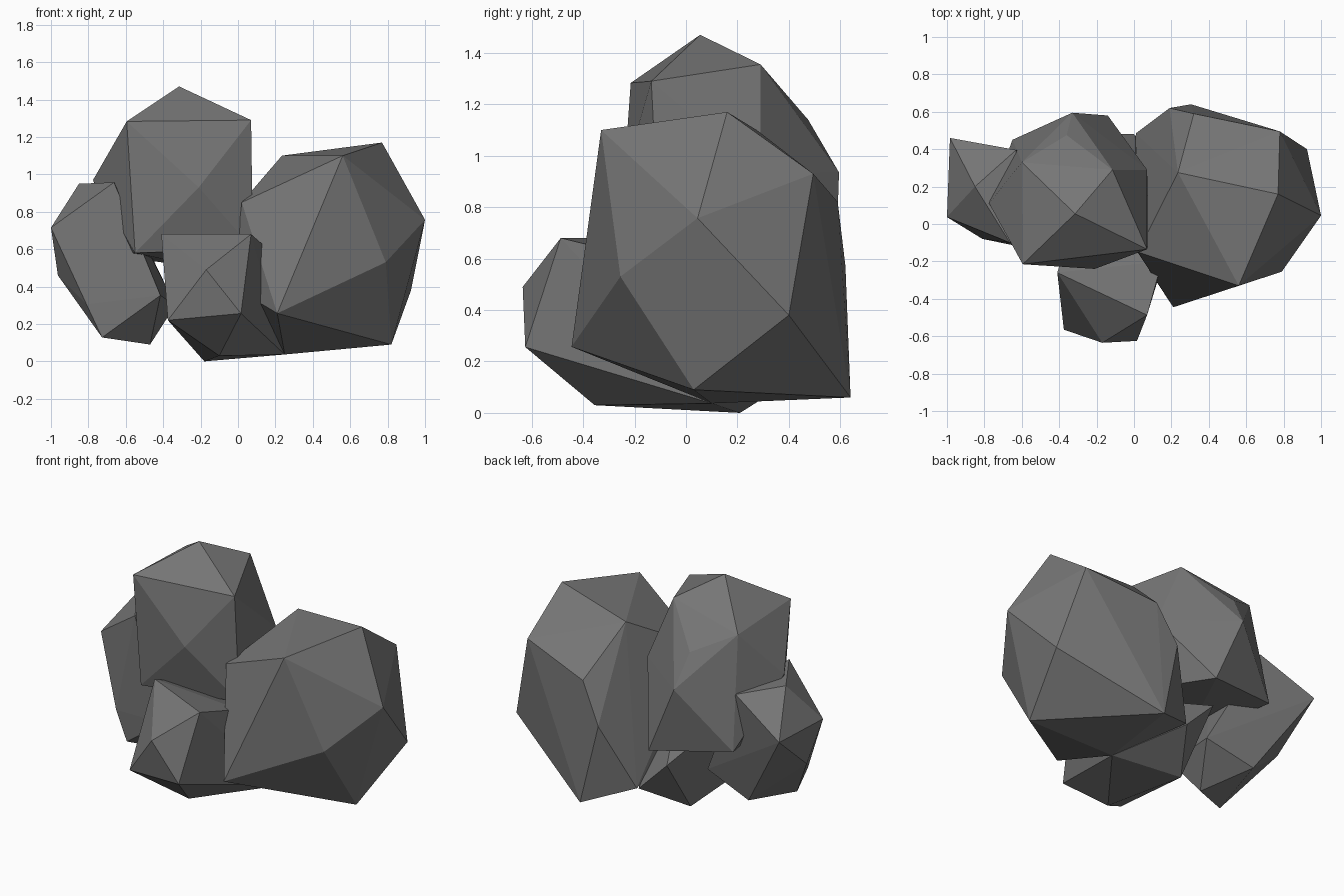
import bpy
import bmesh

stone = bpy.data.materials.new("grey stone")
stone.diffuse_color = (0.18, 0.18, 0.18, 1)


def boulder(name, corners):
    """Flat-faced stone: the convex hull of its corner points."""
    bm = bmesh.new()
    for c in corners:
        bm.verts.new(c)
    bmesh.ops.convex_hull(bm, input=bm.verts[:])
    loose = [v for v in bm.verts if not v.link_faces]
    bmesh.ops.delete(bm, geom=loose, context='VERTS')
    bmesh.ops.recalc_face_normals(bm, faces=bm.faces[:])
    mesh = bpy.data.meshes.new(name)
    bm.to_mesh(mesh)
    bm.free()
    mesh.materials.append(stone)
    obj = bpy.data.objects.new(name, mesh)
    bpy.context.collection.objects.link(obj)
    return obj


# Large boulder on the right
boulder("large_boulder", [
    (.56, -.33, 1.10), (.77, .16, 1.17), (.235, .275, 1.10), (.78, .495, .93),
    (1.0, .045, .757), (.79, -.255, .53), (.925, .40, .38), (.32, .59, .82),
    (.02, -.15, .85), (.19, .62, .57), (.21, -.445, .257), (.82, .03, .09),
    (.305, .64, .06), (.25, .10, .037), (.01, .485, .17), (-.03, -.08, .40)])

# Tall boulder at the back, resting on the others
boulder("tall_boulder", [
    (-.315, .055, 1.47), (-.595, -.215, 1.283), (.07, -.135, 1.29),
    (-.115, .29, 1.355), (-.60, .33, 1.26), (-.36, .475, 1.14),
    (-.775, .11, .97), (-.33, .595, .935), (.07, .29, .93), (-.21, -.24, .93),
    (-.55, -.20, .58), (-.65, .45, .565), (-.14, .58, .49), (.08, -.10, .60)])

# Small stone on the left
boulder("left_stone", [
    (-.85, .20, .95), (-.663, -.10, .957), (-.63, .396, .91),
    (-.984, .46, .72), (-1.0, .037, .715), (-.963, .15, .46),
    (-.81, -.08, .305), (-.727, -.09, .128), (-.47, .04, .09),
    (-.415, -.16, .353), (-.655, .30, .20), (-.335, .26, .30)])

# Low stone in front, reaching back under the others
boulder("front_stone", [
    (-.41, -.26, .68), (.07, -.487, .68), (.15, -.20, .61), (-.17, -.635, .49),
    (.016, -.625, .256), (-.375, -.565, .22), (-.10, -.355, .03),
    (.25, .10, .037), (-.18, .21, 0), (0, .48, .17), (-.20, .48, .37)])
